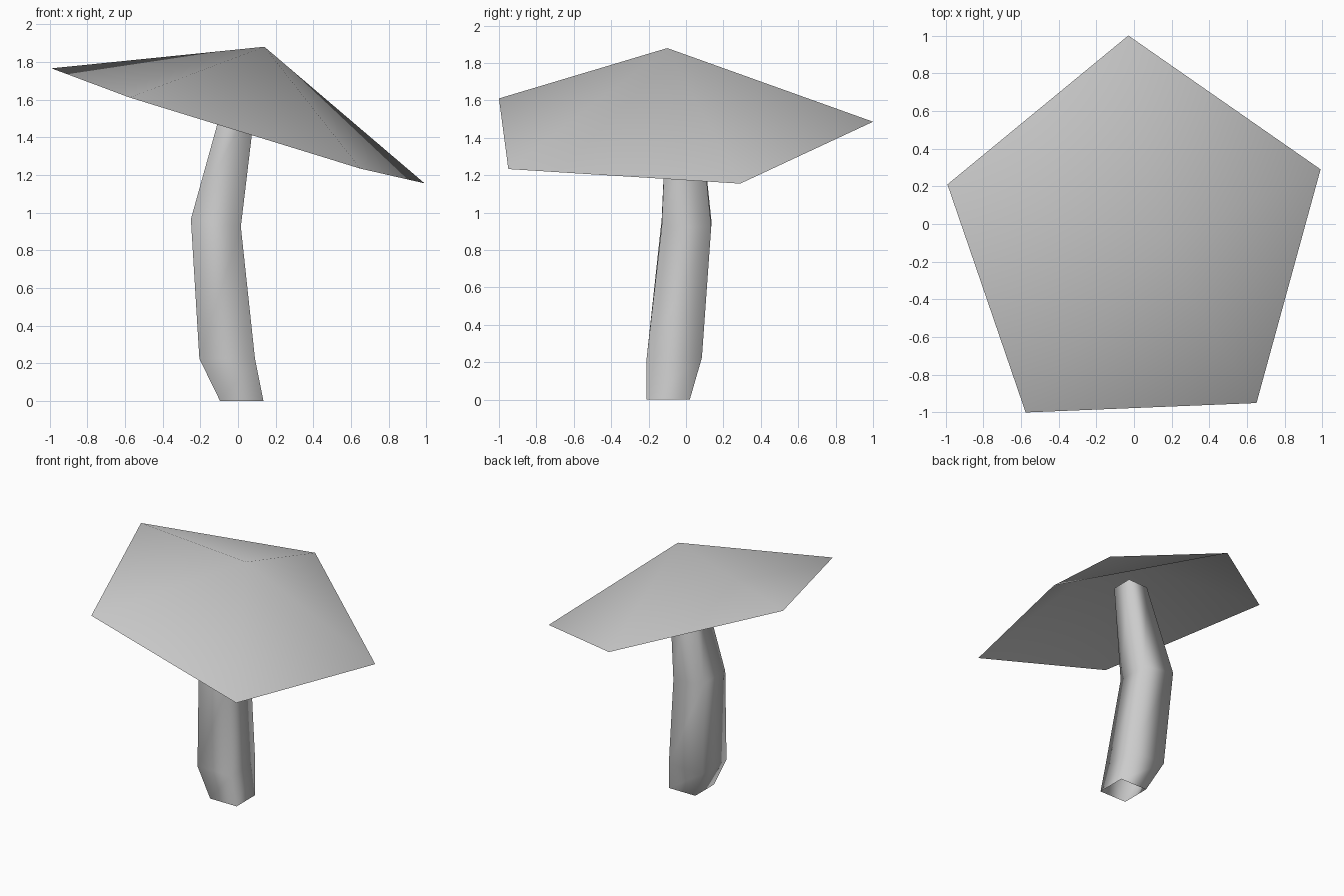
import bpy
import bmesh

cube = bpy.data.objects.get("Cube")
if cube:
    bpy.data.objects.remove(cube, do_unlink=True)

# One plain grey for the whole model
grey = bpy.data.materials.new("plain_grey")
grey.use_nodes = True
colour = (0.6, 0.6, 0.6, 1)
grey.diffuse_color = colour
grey.node_tree.nodes["Principled BSDF"].inputs["Base Color"].default_value = colour


def finish(bm, name):
    """Turn the bmesh into a smooth-shaded object."""
    for face in bm.faces:
        face.smooth = True
    mesh = bpy.data.meshes.new(name)
    bm.to_mesh(mesh)
    bm.free()
    mesh.materials.append(grey)
    obj = bpy.data.objects.new(name, mesh)
    bpy.context.collection.objects.link(obj)
    return obj


def skin(bm, lower, upper):
    """Join two rings with side faces."""
    n = len(lower)
    for i in range(n):
        j = (i + 1) % n
        bm.faces.new((lower[i], lower[j], upper[j], upper[i]))


# Stem: open square tube through bent sections
# (x min, x max, y min, y max, z at x min, z at x max)
sections = [
    (-0.095, 0.135, -0.21, 0.02, 0, 0),
    (-0.205, 0.09, -0.21, 0.085, 0.225, 0.225),
    (-0.25, 0.015, -0.13, 0.135, 0.965, 0.925),
    (-0.065, 0.10, -0.10, 0.065, 1.63, 1.635),
]
bm = bmesh.new()
rings = []
for x0, x1, y0, y1, z0, z1 in sections:
    corners = [(x0, y0, z0), (x1, y0, z1), (x1, y1, z1), (x0, y1, z0)]
    rings.append([bm.verts.new(c) for c in corners])
for lower, upper in zip(rings, rings[1:]):
    skin(bm, lower, upper)
finish(bm, "stem")

# Cap: open five-sided cone on a tilted rim, counter-clockwise from above
rim_outline = [(-0.03, 1.0), (-0.99, 0.21), (-0.575, -1.0), (0.65, -0.95), (0.99, 0.29)]
bm = bmesh.new()
apex = bm.verts.new((0.14, -0.10, 1.88))
rim = [bm.verts.new((x, y, 1.455 - 0.309 * x + 0.022 * y)) for x, y in rim_outline]
for i, vert in enumerate(rim):
    bm.faces.new((vert, rim[(i + 1) % len(rim)], apex))
finish(bm, "cap")
